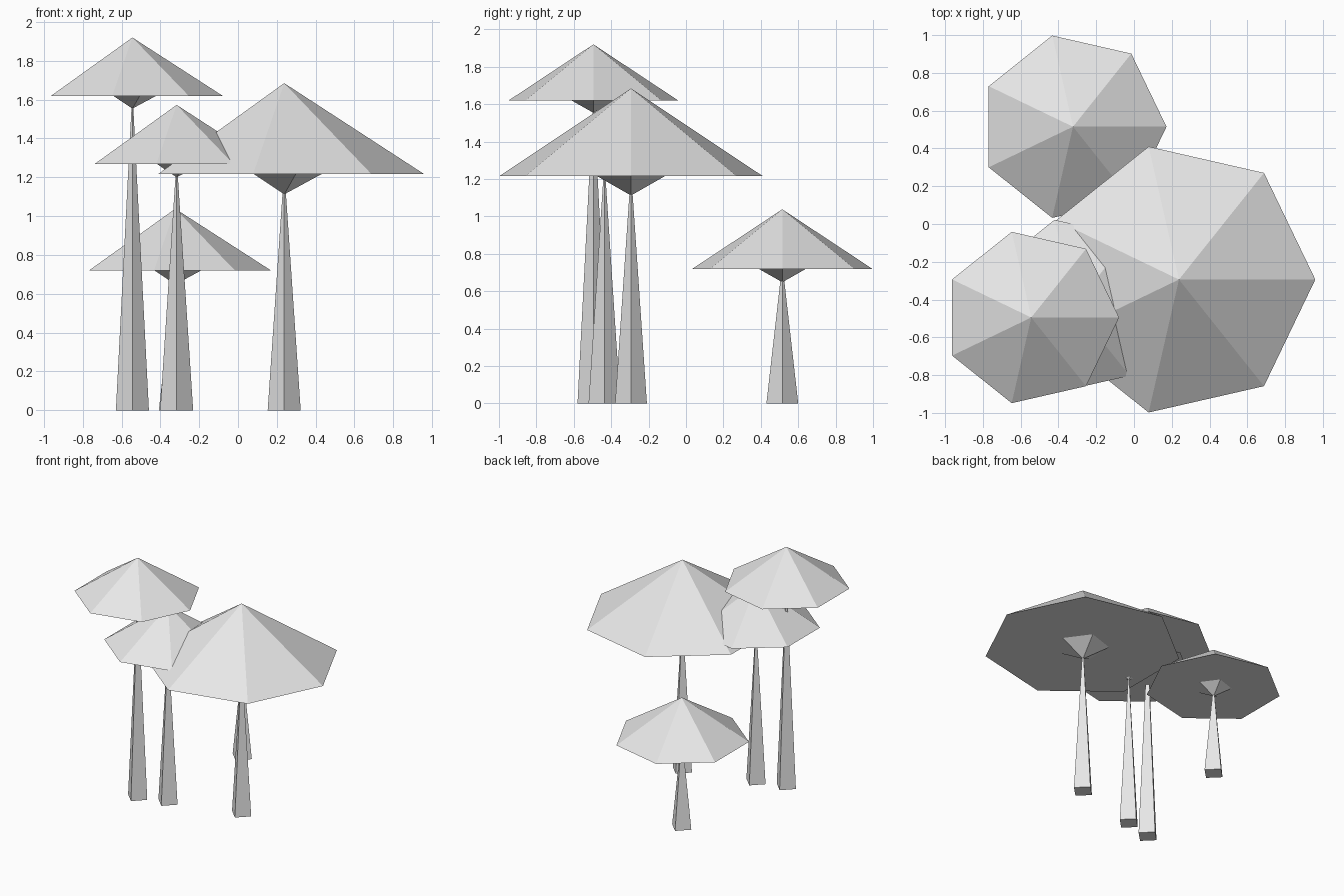
import bpy
import bmesh
from math import cos, sin, tau

default_cube = bpy.data.objects.get("Cube")
if default_cube:
    bpy.data.objects.remove(default_cube, do_unlink=True)

# One flat pale grey for everything
grey = bpy.data.materials.new("pale grey")
grey.use_nodes = True
COLOUR = (0.8, 0.8, 0.8, 1)
grey.diffuse_color = COLOUR
grey.node_tree.nodes["Principled BSDF"].inputs["Base Color"].default_value = COLOUR


def pyramid(name, sides, radius, x, y, z_base, z_tip):
    """Closed pyramid whose first corner points along +x; it may point down."""
    bm = bmesh.new()
    ring = [bm.verts.new((radius * cos(tau * i / sides), radius * sin(tau * i / sides), z_base))
            for i in range(sides)]
    tip = bm.verts.new((0, 0, z_tip))
    bm.faces.new(ring)
    for i in range(sides):
        bm.faces.new((ring[i], ring[(i + 1) % sides], tip))
    bmesh.ops.recalc_face_normals(bm, faces=bm.faces)
    mesh = bpy.data.meshes.new(name)
    bm.to_mesh(mesh)
    bm.free()
    mesh.materials.append(grey)
    obj = bpy.data.objects.new(name, mesh)
    obj.location = (x, y, 0)
    bpy.context.collection.objects.link(obj)
    return obj


def tree(name, x, y, radius, z_collar, z_rim, z_top):
    # Tapering square trunk with its corners on the axes
    pyramid(name + "_trunk", 4, 0.085, x, y, 0, z_rim + 0.03)
    # Five-sided collar pointing down under the canopy
    pyramid(name + "_collar", 5, radius * 0.265, x, y, z_rim, z_collar)
    # Wide seven-sided canopy
    pyramid(name + "_canopy", 7, radius, x, y, z_rim, z_top)


# name, x, y, canopy radius, collar tip, canopy rim, canopy top
tree("tall_tree", -0.544, -0.495, 0.465, 1.554, 1.62, 1.92)
tree("middle_tree", -0.316, -0.436, 0.47, 1.20, 1.268, 1.573)
tree("broad_tree", 0.238, -0.294, 0.722, 1.112, 1.216, 1.685)
tree("short_tree", -0.323, 0.515, 0.495, 0.648, 0.719, 1.038)
